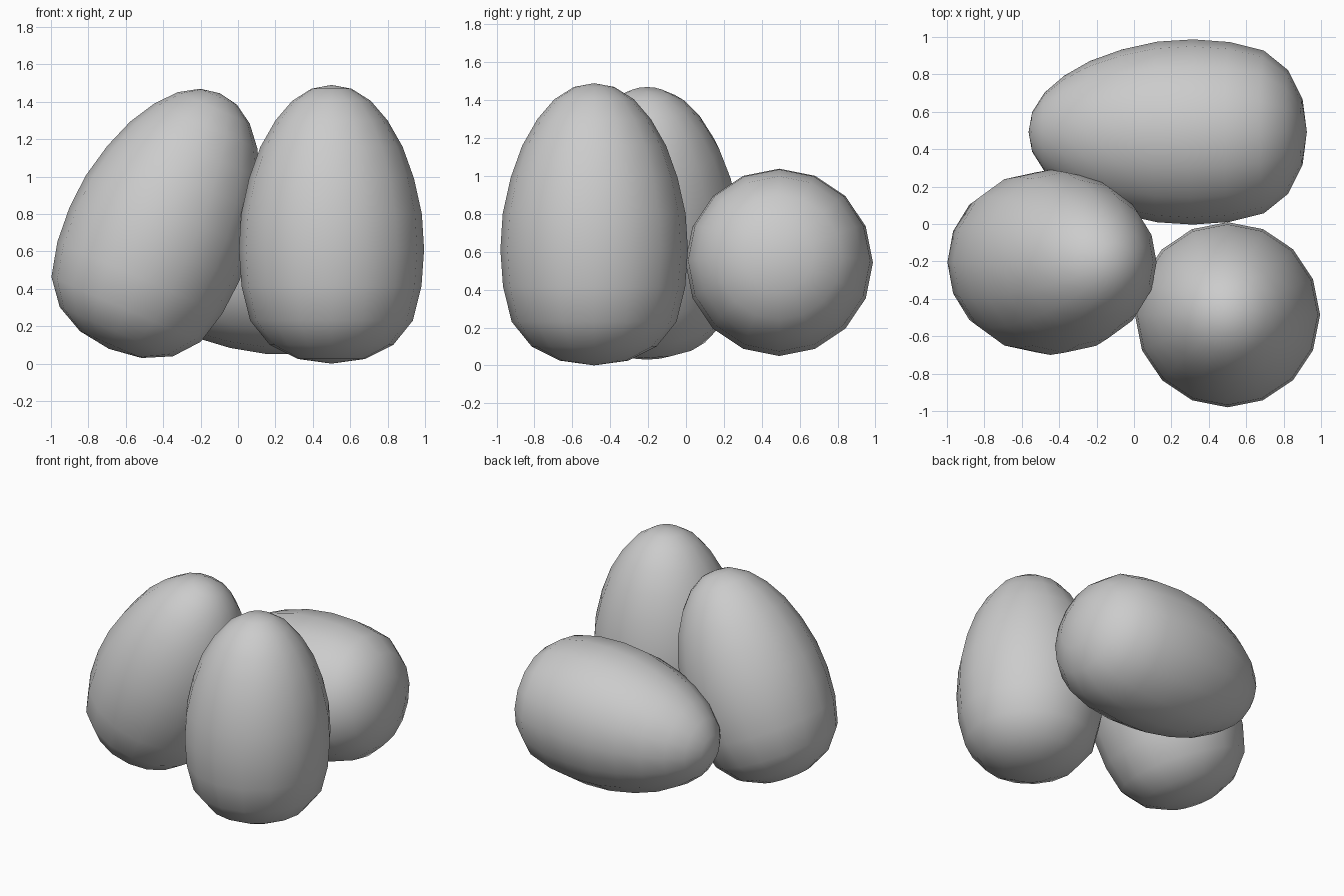
import bpy, bmesh
from math import radians, sin, cos, pi

if "Cube" in bpy.data.objects:
    bpy.data.objects.remove(bpy.data.objects["Cube"])

SIDES = 16
# Egg profile (radius, height) between the blunt pole and the pointed pole
BLUNT, TIP, WIDE = 0.0, 1.49, 0.59
PROFILE = [(.18, .025), (.33, .10), (.435, .23), (.481, .415), (.495, .61),
           (.483, .80), (.441, .99), (.38, 1.16), (.30, 1.30), (.21, 1.405),
           (.107, 1.47)]


def egg(name, centre, tilt):
    """Lathed egg; centre is the widest point of its axis, tilt leans it to +x."""
    bm = bmesh.new()
    rings = [[bm.verts.new((r * cos(2 * pi * i / SIDES), r * sin(2 * pi * i / SIDES), z - WIDE))
              for i in range(SIDES)] for r, z in PROFILE]
    bottom = bm.verts.new((0, 0, BLUNT - WIDE))
    top = bm.verts.new((0, 0, TIP - WIDE))
    for i in range(SIDES):
        j = (i + 1) % SIDES
        bm.faces.new((bottom, rings[0][j], rings[0][i]))
        bm.faces.new((top, rings[-1][i], rings[-1][j]))
        for a, b in zip(rings, rings[1:]):
            bm.faces.new((a[i], a[j], b[j], b[i]))
    for f in bm.faces:
        f.smooth = True
    mesh = bpy.data.meshes.new(name)
    bm.to_mesh(mesh)
    bm.free()
    ob = bpy.data.objects.new(name, mesh)
    ob.location = centre
    ob.rotation_euler = (0, radians(tilt), 0)
    bpy.context.collection.objects.link(ob)
    return ob


# Upright, leaning and lying eggs
egg("upright_egg", (.50, -.485, .59), 0)
egg("leaning_egg", (-.455, -.205, .62), 23.5)
egg("lying_egg", (.335, .492, .545), -93)
